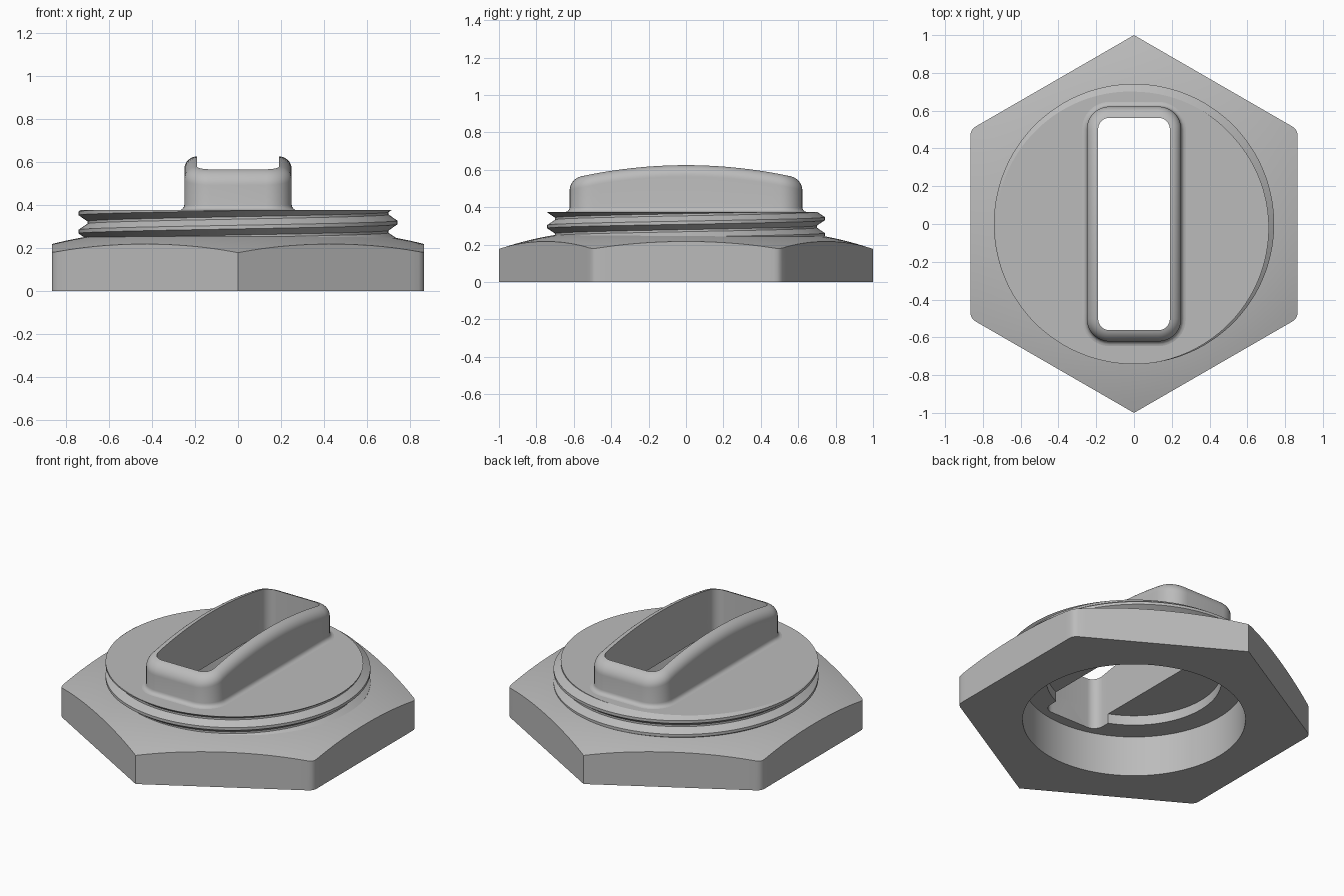
import bpy, bmesh, math
from mathutils import Vector

cube = bpy.data.objects.get("Cube")
if cube:
    bpy.data.objects.remove(cube, do_unlink=True)

grey = bpy.data.materials.new("plain_grey")
grey.use_nodes = True
grey.diffuse_color = (0.5, 0.5, 0.5, 1)
grey.node_tree.nodes["Principled BSDF"].inputs["Base Color"].default_value = (0.5, 0.5, 0.5, 1)

TOP = 0.375      # top of the disc
WALL = 0.06      # collar wall thickness


def skin(name, rings, caps=False, wrap=True, loop=False):
    """Bridge equal-length rings of points into one mesh object."""
    bm = bmesh.new()
    rows = [[bm.verts.new(p) for p in ring] for ring in rings]
    pairs = list(zip(rows, rows[1:]))
    if loop:
        pairs.append((rows[-1], rows[0]))
    n = len(rows[0])
    for a, b in pairs:
        for i in range(n if wrap else n - 1):
            j = (i + 1) % n
            bm.faces.new((a[i], a[j], b[j], b[i]))
    if caps:
        bm.faces.new(rows[0])
        bm.faces.new(rows[-1])
    bmesh.ops.remove_doubles(bm, verts=bm.verts, dist=1e-5)
    bmesh.ops.recalc_face_normals(bm, faces=bm.faces)
    mesh = bpy.data.meshes.new(name)
    bm.to_mesh(mesh)
    bm.free()
    mesh.materials.append(grey)
    obj = bpy.data.objects.new(name, mesh)
    bpy.context.collection.objects.link(obj)
    return obj


def select(obj):
    bpy.ops.object.select_all(action='DESELECT')
    obj.select_set(True)
    bpy.context.view_layer.objects.active = obj


def smooth(obj, angle=30):
    select(obj)
    bpy.ops.object.shade_smooth_by_angle(angle=math.radians(angle))


def hex_outline(steps=24, cut=0.03):
    """Hexagon pointing along y; the four side corners are slightly rounded."""
    corner = [Vector((math.cos(math.radians(30 + 60 * k)),
                      math.sin(math.radians(30 + 60 * k)))) for k in range(6)]
    pts = []
    for k in range(6):
        a, b = corner[k], corner[(k + 1) % 6]
        side = (b - a).normalized()
        start = a if k % 3 == 1 else a + side * cut
        end = b if k % 3 == 0 else b - side * cut
        if k % 3 != 1:
            back = a + (corner[k - 1] - a).normalized() * cut
            for t in (0, 1 / 3, 2 / 3):
                pts.append(back * (1 - t) ** 2 + a * 2 * t * (1 - t) + start * t * t)
        last = steps if k % 3 == 0 else steps + 1
        pts += [start.lerp(end, i / steps) for i in range(last if k % 3 == 0 else steps)]
    return pts


def rounded_rect(offset, arc=8, steps=24):
    """Collar outline grown by an offset, with long sides split for the arch."""
    hx, hy, r = 0.25 + offset, 0.622 + offset, 0.12 + offset
    pts = []
    for sx, sy, turn in ((1, 1, 0), (-1, 1, 90), (-1, -1, 180), (1, -1, 270)):
        for i in range(arc + 1):
            t = math.radians(turn + 90 * i / arc)
            pts.append((sx * (hx - r) + r * math.cos(t), sy * (hy - r) + r * math.sin(t)))
        if sx * sy < 0:
            x, y = pts[-1]
            pts += [(x, y * (1 - 2 * i / steps)) for i in range(1, steps)]
    return pts


# Hexagonal nut, domed shoulder, disc and stepped bore as one solid
outline = hex_outline()
unit = [p.normalized() for p in outline]


def circle(r, z):
    return [(p.x * r, p.y * r, z) for p in unit]


def dome(r):
    t = max(0, r - 0.70)
    return 0.252 - 0.16 * t - 0.3 * t * t


rings = [circle(0.49, 0.31), circle(0.49, 0.25), circle(0.624, 0.25), circle(0.624, 0),
         [(p.x, p.y, 0) for p in outline]]
for k in range(7):
    ring = []
    for p, u in zip(outline, unit):
        r = p.length + (0.70 - p.length) * k / 6
        ring.append((u.x * r, u.y * r, dome(r)))
    rings.append(ring)
rings.append(circle(0.70, TOP))
body = skin("hex_body", rings, caps=True)

# Slot cut through the disc
slot = rounded_rect(-WALL)
cutter = skin("slot_cutter", [[(x, y, z) for x, y in slot] for z in (0.2, 0.5)], caps=True)
cutter.hide_render = True
select(body)
mod = body.modifiers.new("slot", 'BOOLEAN')
mod.operation = 'DIFFERENCE'
mod.solver = 'EXACT'
mod.object = cutter
bpy.ops.object.modifier_apply(modifier=mod.name)
bpy.data.objects.remove(cutter, do_unlink=True)
smooth(body)

# Helical thread around the disc
PITCH, LOW, COLS = 0.085, 0.235, 144
phases = (-0.1, 0.1, 0.45, 0.55)


def thread_radius(z, turn):
    phase = ((z - 0.275) / PITCH - turn + 0.5) % 1
    dist = min(phase, 1 - phase)
    return 0.742 - 0.044 * min(1, max(0, (dist - 0.1) / 0.35))


columns = []
for c in range(COLS + 1):
    turn = c / COLS
    a = math.tau * turn
    col = [(0.68, LOW)]
    for k in range(-3, 4):
        for ph in phases:
            z = min(TOP, max(LOW, 0.275 + PITCH * (k + ph + turn - 0.5)))
            col.append((thread_radius(z, turn), z))
    col.append((0.68, TOP))
    columns.append([(r * math.cos(a), r * math.sin(a), z) for r, z in col])
smooth(skin("thread", columns), 25)

# Arched collar around the slot, rounded on its outer top edge
def arch(y):
    return 0.625 - 0.19 * y * y


levels = []
for i in range(5):      # small fillet at the foot
    t = math.radians(22.5 * i)
    levels.append((0.025 * (1 - math.sin(t)), TOP + 0.025 * (1 - math.cos(t)), None))
for i in range(9):      # rounded lip
    t = math.radians(90 * i / 8)
    levels.append((-WALL * (1 - math.cos(t)), None, WALL * (1 - math.sin(t))))
levels.append((-WALL, TOP - 0.005, None))
rings = []
for offset, z, drop in levels:
    rings.append([(x, y, arch(y) - drop if z is None else z)
                  for x, y in rounded_rect(offset)])
smooth(skin("slot_collar", rings), 35)
